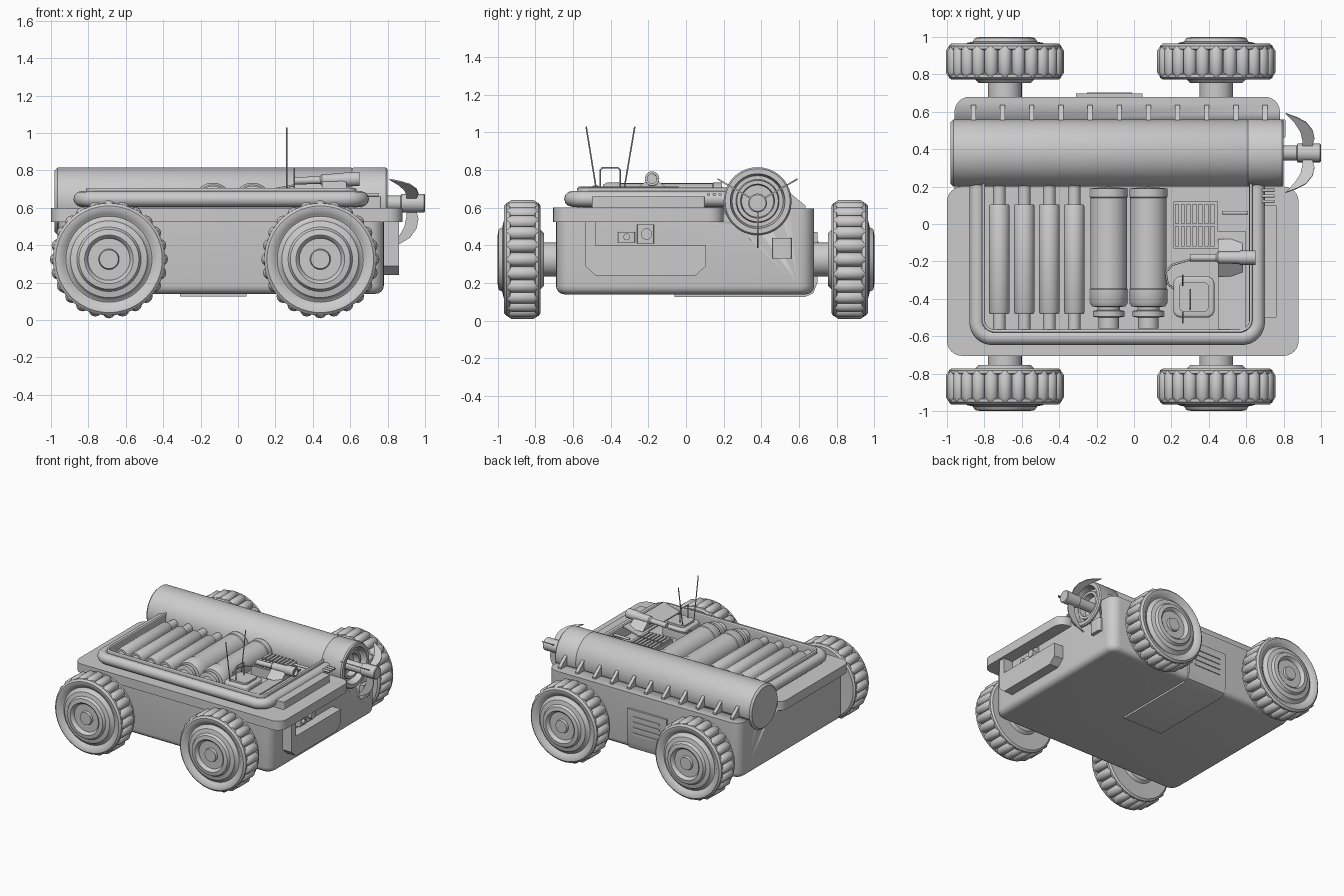
import bpy, bmesh
from math import radians, pi, sin, cos
from mathutils import Vector, Matrix

if "Cube" in bpy.data.objects:
    bpy.data.objects.remove(bpy.data.objects["Cube"])

grey = bpy.data.materials.new("plain_grey")
grey.use_nodes = True
grey.diffuse_color = (0.6, 0.6, 0.6, 1)
grey.node_tree.nodes["Principled BSDF"].inputs["Base Color"].default_value = (0.6, 0.6, 0.6, 1)


def finish(name, bm):
    bmesh.ops.recalc_face_normals(bm, faces=bm.faces)
    me = bpy.data.meshes.new(name)
    bm.to_mesh(me)
    bm.free()
    ob = bpy.data.objects.new(name, me)
    bpy.context.collection.objects.link(ob)
    me.materials.append(grey)
    bpy.ops.object.select_all(action='DESELECT')
    ob.select_set(True)
    bpy.context.view_layer.objects.active = ob
    bpy.ops.object.shade_smooth_by_angle(angle=radians(35))
    return ob


def slab(name, x, y, z, corner=0, bottom=0, top=0):
    """Box between the given ranges, with rounded plan corners and rounded bottom or top."""
    bm = bmesh.new()
    bmesh.ops.create_cube(bm, size=1)
    for v in bm.verts:
        v.co = [r[0] if c < 0 else r[1] for c, r in zip(v.co, (x, y, z))]
    if corner:
        edges = [e for e in bm.edges if abs(e.verts[0].co.z - e.verts[1].co.z) > 1e-4]
        bmesh.ops.bevel(bm, geom=edges, offset=corner, segments=6, profile=0.5, affect='EDGES')
    for level, size in ((z[0], bottom), (z[1], top)):
        if size:
            edges = [e for e in bm.edges if all(abs(v.co.z - level) < 1e-4 for v in e.verts)]
            bmesh.ops.bevel(bm, geom=edges, offset=size, segments=4, profile=0.5, affect='EDGES')
    return finish(name, bm)


def lathe(name, profile, origin, axis, steps=48):
    """Turn (radius, distance) points around an axis."""
    bm = bmesh.new()
    vs = [bm.verts.new((r, 0, t)) for r, t in profile]
    es = [bm.edges.new(p) for p in zip(vs, vs[1:])]
    bmesh.ops.spin(bm, geom=vs + es, cent=(0, 0, 0), axis=(0, 0, 1), angle=2 * pi, steps=steps)
    bmesh.ops.remove_doubles(bm, verts=bm.verts, dist=1e-5)
    turn = Vector(axis).to_track_quat('Z', 'Y').to_matrix().to_4x4()
    bm.transform(Matrix.Translation(origin) @ turn)
    return finish(name, bm)


def rod(name, a, b, r, steps=24):
    a, d = Vector(a), Vector(b) - Vector(a)
    return lathe(name, [(0, 0), (r, 0), (r, d.length), (0, d.length)], a, d, steps)


def prism(name, pts, shift):
    bm = bmesh.new()
    face = bm.faces.new([bm.verts.new(p) for p in pts])
    out = bmesh.ops.extrude_face_region(bm, geom=[face])["geom"]
    bmesh.ops.translate(bm, vec=shift, verts=[g for g in out if isinstance(g, bmesh.types.BMVert)])
    return finish(name, bm)


def path(name, pts, depth, extrude=0.0):
    cu = bpy.data.curves.new(name, 'CURVE')
    cu.dimensions = '2D' if extrude else '3D'
    cu.bevel_depth, cu.bevel_resolution, cu.extrude = depth, 4, extrude
    cu.use_fill_caps = True
    cu.fill_mode = 'NONE' if extrude else 'FULL'
    sp = cu.splines.new('POLY')
    sp.points.add(len(pts) - 1)
    for p, q in zip(sp.points, pts):
        p.co = (*q, 1)
    ob = bpy.data.objects.new(name, cu)
    bpy.context.collection.objects.link(ob)
    cu.materials.append(grey)
    bpy.ops.object.select_all(action='DESELECT')
    ob.select_set(True)
    bpy.context.view_layer.objects.active = ob
    bpy.ops.object.convert(target='MESH')
    ob = bpy.context.object
    bpy.ops.object.shade_smooth_by_angle(angle=radians(40))
    return ob


# Hull, cut to hold the long tank, and the overhanging deck rim
hull = slab("hull", (-0.96, 0.78), (-0.69, 0.68), (0.14, 0.595), 0.08, 0.045)
rim = slab("deck_rim", (-1, 0.88), (-0.705, 0.2), (0.525, 0.6), 0.08)
cutter = rod("tank_cutter", (-1.2, 0.38, 0.635), (1.2, 0.38, 0.635), 0.176, 64)
cutter.hide_render = True
cutter.hide_viewport = True
for ob in (hull, rim):
    mod = ob.modifiers.new("tank_bay", 'BOOLEAN')
    mod.operation, mod.solver, mod.object = 'DIFFERENCE', 'EXACT', cutter

# Long tank with a recessed winch end
lathe("tank", [(0, -0.98), (0.165, -0.98), (0.18, -0.965), (0.18, 0.605), (0.177, 0.61),
               (0.18, 0.615), (0.18, 0.79), (0.172, 0.8), (0.145, 0.8), (0.135, 0.74),
               (0.115, 0.74), (0.11, 0.77), (0.09, 0.77), (0.085, 0.72), (0, 0.72)],
      (0, 0.38, 0.635), (1, 0, 0), 64)
lathe("grapple_shaft", [(0, 0.7), (0.04, 0.7), (0.04, 0.87), (0.05, 0.875), (0.05, 0.995),
                        (0.044, 1), (0, 1)], (0, 0.38, 0.625), (1, 0, 0), 24)
fluke = [(0.95, 0.03), (0.965, 0.09), (0.955, 0.14), (0.92, 0.19), (0.87, 0.22), (0.81, 0.245),
         (0.86, 0.185), (0.89, 0.13), (0.9, 0.08), (0.9, 0.03)]
for angle in (30, 150, 270):
    c, s = cos(radians(angle)), sin(radians(angle))
    side = Vector((0, -s, c)) * 0.008
    prism("grapple_fluke", [Vector((x, 0.38 + r * c, 0.63 + r * s)) - side / 2 for x, r in fluke], side)

# Tank brackets along the back edge
for i in range(11):
    x = -0.872 + i * 0.156
    prism("tank_bracket", [(x, 0.5, 0.59), (x, 0.635, 0.59), (x, 0.635, 0.61), (x, 0.55, 0.68),
                           (x, 0.5, 0.68)], (0.026, 0, 0))

# Wheels, treads and axles
wheel = [(0, 0.755), (0.14, 0.755), (0.16, 0.775), (0.285, 0.772), (0.3, 0.782), (0.3, 0.8),
         (0.278, 0.808), (0.278, 0.928), (0.3, 0.935), (0.3, 0.953), (0.285, 0.966), (0.26, 0.964),
         (0.243, 0.95), (0.23, 0.942), (0.215, 0.95), (0.205, 0.968), (0.172, 0.975), (0.16, 0.995),
         (0.13, 1), (0.118, 0.99), (0.112, 0.972), (0.055, 0.972), (0.05, 0.99), (0, 0.99)]
for x in (-0.69, 0.44):
    for s in (-1, 1):
        lathe("wheel", wheel, (x, 0, 0.325), (0, s, 0), 64)
        rod("axle", (x, s * 0.64, 0.325), (x, s * 0.77, 0.325), 0.09, 32)
        for k in range(24):
            a = 2 * pi * k / 24
            px, pz = x + 0.28 * cos(a), 0.325 + 0.28 * sin(a)
            lathe("tread_lug", [(0, 0.788), (0.022, 0.788), (0.036, 0.81), (0.036, 0.926),
                                (0.022, 0.948), (0, 0.948)], (px, 0, pz), (0, s, 0), 12)

# Tray frame: rounded rail with a thin raised lip
def tray_path(x0, x1, y0, y1, r, z):
    pts = [(x0, y1, z)]
    for cx, start in ((x0 + r, 180), (x1 - r, 270)):
        for k in range(9):
            a = radians(start + k * 90 / 8)
            pts.append((cx + r * cos(a), y0 + r + r * sin(a), z))
    return pts + [(x1, y1, z)]


path("tray_rail", tray_path(-0.838, 0.658, -0.605, 0.22, 0.08, 0.647), 0.042)
lip = path("tray_lip", tray_path(-0.805, 0.625, -0.572, 0.22, 0.06, 0), 0.008, 0.048)
lip.location.z = 0.65

# Canisters lying in the tray
for x in (-0.72, -0.587, -0.453, -0.32):
    lathe("thin_canister", [(0, -0.57), (0.034, -0.57), (0.034, -0.48), (0.05, -0.48), (0.055, -0.47),
                            (0.055, 0.095), (0.05, 0.105), (0.034, 0.105), (0.034, 0.21), (0, 0.21)],
          (x, 0, 0.64), (0, 1, 0), 24)
for x in (-0.135, 0.077):
    lathe("thick_canister", [(0, -0.56), (0.055, -0.56), (0.055, -0.5), (0.085, -0.495), (0.085, -0.465),
                             (0.06, -0.46), (0.06, -0.445), (0.09, -0.44), (0.102, -0.42), (0.102, -0.35),
                             (0.098, -0.345), (0.098, 0.14), (0.102, 0.145), (0.102, 0.19), (0, 0.2)],
          (x, 0, 0.632), (0, 1, 0), 40)

# Louvred grid
slab("grid_base", (0.21, 0.45), (-0.13, 0.12), (0.6, 0.675))
for i in range(7):
    for y in (-0.12, 0.0):
        x = 0.218 + i * 0.032
        slab("grid_bar", (x, x + 0.02), (y, y + 0.108), (0.675, 0.69))

# Radio box with handle and twin aerials
slab("radio_box", (0.21, 0.43), (-0.5, -0.28), (0.6, 0.69), 0.04, 0, 0.015)
slab("radio_lid", (0.24, 0.4), (-0.47, -0.31), (0.69, 0.705), 0.03)
path("radio_handle", [(0.3, -0.455, 0.7), (0.3, -0.455, 0.8), (0.3, -0.445, 0.812),
                      (0.3, -0.36, 0.812), (0.3, -0.35, 0.8), (0.3, -0.35, 0.7)], 0.004)
for y0, y1 in ((-0.475, -0.53), (-0.33, -0.272)):
    rod("aerial", (0.26, y0, 0.69), (0.26, y1, 1.03), 0.004, 8)
path("radio_cable", [(0.22, -0.35, 0.66), (0.18, -0.32, 0.68), (0.17, -0.26, 0.69),
                     (0.2, -0.22, 0.7), (0.3, -0.19, 0.72)], 0.006)

# Scope on a sloping plate
lathe("scope", [(0, 0.3), (0.02, 0.3), (0.02, 0.44), (0.032, 0.45), (0.032, 0.56), (0.038, 0.57),
                (0.038, 0.65), (0.025, 0.65), (0.025, 0.63), (0, 0.63)],
      (0, -0.18, 0.735), (1, 0, 0.03), 24)
prism("scope_saddle", [(0.45, -0.28, 0.69), (0.45, -0.18, 0.765), (0.45, -0.08, 0.69)], (0.13, 0, 0))
prism("sloping_plate", [(0.45, -0.57, 0.66), (0.6, -0.57, 0.7), (0.6, -0.04, 0.7), (0.45, -0.04, 0.66)],
      (0, 0, 0.012))
rod("cross_bar", (0.47, 0.06, 0.68), (0.61, 0.06, 0.68), 0.01, 12)

# Deck block and pegs beside the tray
slab("deck_block", (0.66, 0.765), (-0.5, 0.1), (0.6, 0.66), 0.01)
for y in (0.12, 0.15, 0.18):
    rod("deck_peg", (0.63, y, 0.67), (0.75, y, 0.67), 0.009, 12)

# Side equipment bay under the rim
prism("side_bay", [(0.77, -0.535, 0.4), (0.77, -0.535, 0.29), (0.77, -0.48, 0.24), (0.77, 0.05, 0.24),
                   (0.77, 0.105, 0.29), (0.77, 0.105, 0.4)], (0.09, 0, 0))
slab("bay_post", (0.77, 0.86), (-0.535, -0.48), (0.4, 0.53))
slab("bay_switch", (0.77, 0.81), (-0.36, -0.27), (0.415, 0.47), 0.01)
rod("switch_knob", (0.8, -0.315, 0.445), (0.83, -0.315, 0.445), 0.018, 16)
slab("bay_socket", (0.77, 0.8), (-0.26, -0.17), (0.41, 0.51), 0.005)
rod("socket_ring", (0.79, -0.21, 0.46), (0.83, -0.21, 0.46), 0.03, 20)
slab("side_hatch", (0.77, 0.81), (0.46, 0.56), (0.33, 0.44), 0.01)

# Vent plate wrapping from the back to underneath
vent = [(-0.06, 0.125), (0.63, 0.125), (0.675, 0.145), (0.697, 0.2), (0.697, 0.47), (0.66, 0.47),
        (0.66, 0.2), (0.6, 0.16), (-0.06, 0.16)]
prism("vent_plate", [(-0.31, y, z) for y, z in vent], (0.355, 0, 0))
for i in range(4):
    z = 0.27 + i * 0.045
    slab("vent_slat", (-0.25, -0.01), (0.69, 0.704), (z, z + 0.015))
